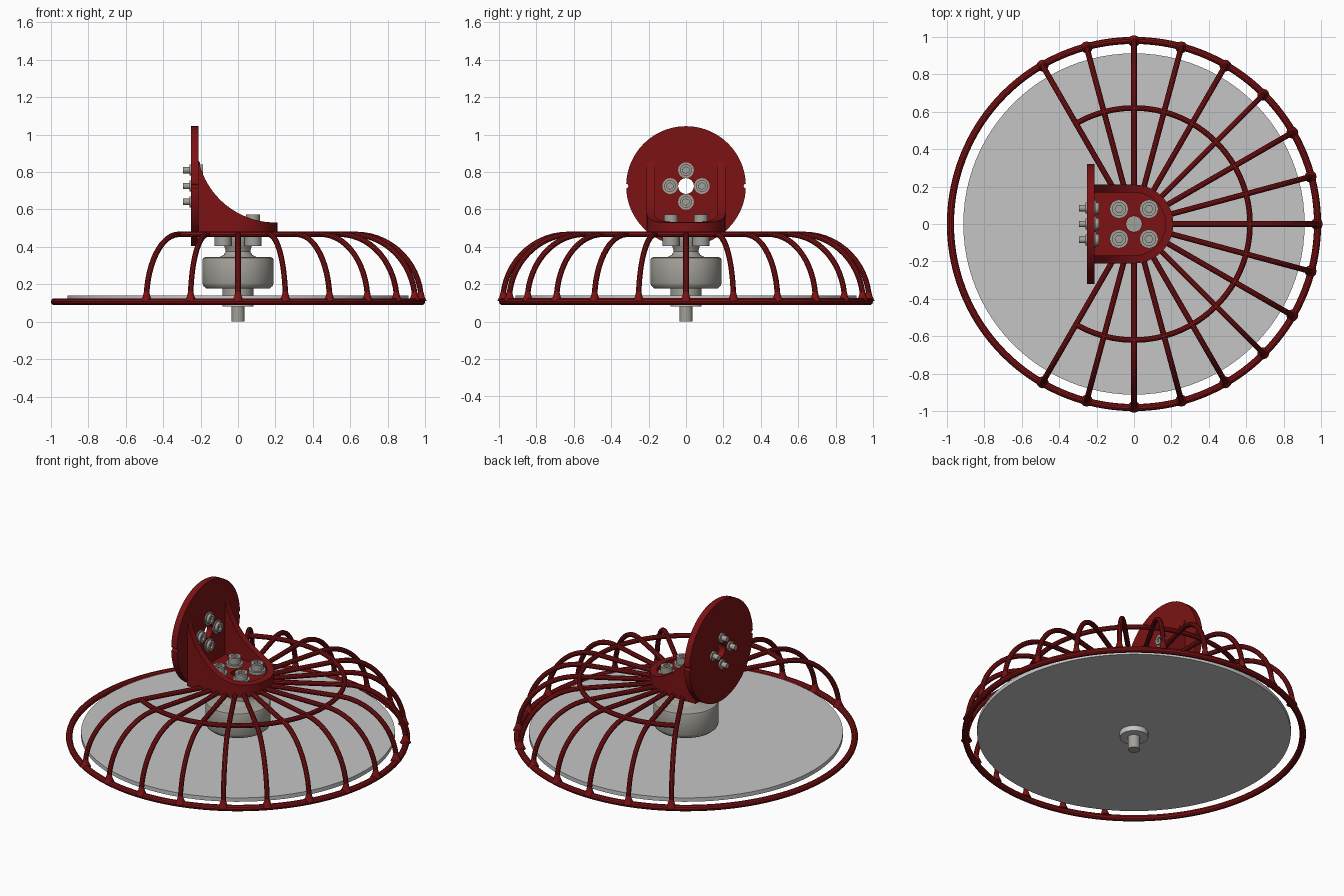
import bpy, bmesh
from math import sin, cos, pi, radians
from mathutils import Matrix, Vector

cube = bpy.data.objects.get("Cube")
if cube:
    bpy.data.objects.remove(cube, do_unlink=True)


def material(name, rgb):
    m = bpy.data.materials.new(name)
    m.use_nodes = True
    m.diffuse_color = (*rgb, 1)
    m.node_tree.nodes["Principled BSDF"].inputs["Base Color"].default_value = (*rgb, 1)
    return m


RED = material("dark red", (0.2, 0.006, 0.007))
STEEL = material("warm steel", (0.37, 0.355, 0.32))
LIGHT = material("light grey", (0.56, 0.56, 0.56))


def smooth(ob):
    bpy.ops.object.select_all(action='DESELECT')
    ob.select_set(True)
    bpy.context.view_layer.objects.active = ob
    bpy.ops.object.shade_smooth_by_angle(angle=radians(35))


def add_mesh(name, bm, mat):
    bmesh.ops.recalc_face_normals(bm, faces=bm.faces)
    me = bpy.data.meshes.new(name)
    bm.to_mesh(me)
    bm.free()
    me.materials.append(mat)
    ob = bpy.data.objects.new(name, me)
    bpy.context.collection.objects.link(ob)
    smooth(ob)
    return ob


def lathe(name, profile, mat, matrix=Matrix(), steps=48):
    """Turn (radius, height) points about the z axis."""
    bm = bmesh.new()
    vs = [bm.verts.new((r, 0, z)) for r, z in profile]
    es = [bm.edges.new(p) for p in zip(vs, vs[1:])]
    bmesh.ops.spin(bm, geom=vs + es, cent=(0, 0, 0), axis=(0, 0, 1),
                   angle=2 * pi, steps=steps)
    bmesh.ops.remove_doubles(bm, verts=bm.verts, dist=1e-5)
    bm.transform(matrix)
    return add_mesh(name, bm, mat)


def cylinder(name, r, z0, z1, mat, matrix=Matrix(), steps=48):
    return lathe(name, [(0, z0), (r, z0), (r, z1), (0, z1)], mat, matrix, steps)


def extrude(name, outline, z0, z1, mat):
    bm = bmesh.new()
    face = bm.faces.new([bm.verts.new((x, y, z0)) for x, y in outline])
    top = bmesh.ops.extrude_face_region(bm, geom=[face])["geom"]
    bmesh.ops.translate(bm, vec=(0, 0, z1 - z0),
                        verts=[v for v in top if isinstance(v, bmesh.types.BMVert)])
    return add_mesh(name, bm, mat)


def cut(ob, cutters):
    for c in cutters:
        mod = ob.modifiers.new("cut", 'BOOLEAN')
        mod.operation = 'DIFFERENCE'
        mod.solver = 'EXACT'
        mod.object = c
        bpy.context.view_layer.objects.active = ob
        bpy.ops.object.modifier_apply(modifier=mod.name)
        bpy.data.objects.remove(c, do_unlink=True)
    smooth(ob)


def tubes(name, paths, radius, mat, cyclic=False):
    cu = bpy.data.curves.new(name, 'CURVE')
    cu.dimensions = '3D'
    cu.bevel_depth = radius
    cu.bevel_resolution = 3
    cu.use_fill_caps = not cyclic
    for path in paths:
        sp = cu.splines.new('POLY')
        sp.points.add(len(path) - 1)
        for p, co in zip(sp.points, path):
            p.co = (*co, 1)
        sp.use_cyclic_u = cyclic
    ob = bpy.data.objects.new(name, cu)
    bpy.context.collection.objects.link(ob)
    cu.materials.append(mat)
    bpy.ops.object.select_all(action='DESELECT')
    ob.select_set(True)
    bpy.context.view_layer.objects.active = ob
    bpy.ops.object.convert(target='MESH')
    smooth(bpy.context.view_layer.objects.active)


def polar(r, degrees, z):
    a = radians(degrees)
    return (r * cos(a), r * sin(a), z)


# Cage: base ring, ribs, middle hoop and small flared rib feet
RIB_Z, BEND, ARC = 0.467, 0.63, range(-120, 121, 15)
tubes("base_ring", [[polar(0.981, a, 0.107) for a in range(0, 360, 3)]], 0.019, RED, True)
rib = [(0.18, RIB_Z)] + [(BEND + 0.35 * sin(t * pi / 28), 0.107 + 0.36 * cos(t * pi / 28))
                         for t in range(15)]
tubes("cage_ribs", [[polar(r, a, z) for r, z in rib] for a in ARC], 0.015, RED)
tubes("cage_hoop", [[polar(0.62, a, RIB_Z) for a in range(-120, 121, 3)]], 0.015, RED)
for a in ARC:
    lathe("rib_foot", [(0, 0.11), (0.032, 0.11), (0.02, 0.135), (0.014, 0.16), (0, 0.16)],
          RED, Matrix.Translation(polar(0.977, a, 0)), 12)

# Spinning disc
cylinder("disc", 0.912, 0.115, 0.14, LIGHT, steps=96)


# Bracket hub: rounded plate with two side walls swept by a concave curve
def arch(r, back):
    curve = [(r * sin(t * pi / 32), -r * cos(t * pi / 32)) for t in range(33)]
    return [(back, -r)] + curve + [(back, r)]


hub = extrude("bracket_hub", arch(0.21, -0.215), 0.455, 0.95, RED)
along_y = Matrix.Rotation(pi / 2, 4, 'X')
along_x = Matrix.Rotation(pi / 2, 4, 'Y')
cut(hub, [
    extrude("cut_pocket", arch(0.168, -0.3), 0.515, 1.2, RED),
    cylinder("cut_sweep", 0.42, -0.5, 0.5, RED,
             Matrix.Translation((0.2, 0, 0.95)) @ along_y, 96),
    cylinder("cut_centre", 0.042, 0.4, 0.6, RED),
])

# Upright round mounting plate with centre hole and edge notches
PLATE_Z = 0.725
plate_at = Matrix.Translation((0, 0, PLATE_Z)) @ along_x
plate = cylinder("mounting_plate", 0.32, -0.25, -0.21, RED, plate_at, 72)
holes = [cylinder("cut_hole", 0.042, -0.4, 0, RED, plate_at)]
for s in (-1, 1):
    holes.append(cylinder("cut_notch", 0.012, -0.4, 0, RED,
                          Matrix.Translation((0, s * 0.32, PLATE_Z)) @ along_x, 16))
cut(plate, holes)


# Socket bolts: washer, head and hexagonal recess
def bolt(name, matrix, height, size):
    cylinder(name + "_washer", size, -0.002, height * 0.3, STEEL, matrix, 32)
    head = cylinder(name + "_head", size * 0.74, 0, height, STEEL, matrix, 32)
    cut(head, [cylinder("cut_socket", size * 0.42, height * 0.45, height * 2,
                        STEEL, matrix, 6)])


for sx in (-1, 1):
    for sy in (-1, 1):
        bolt("motor_bolt", Matrix.Translation((sx * 0.08, sy * 0.08, 0.515)), 0.058, 0.05)
        cylinder("motor_mount_boss", 0.046, 0.405, 0.46, STEEL,
                 Matrix.Translation((sx * 0.08, sy * 0.08, 0)), 24)

for y, z in ((0.085, 0), (-0.085, 0), (0, 0.085), (0, -0.085)):
    at = Matrix.Translation((-0.21, y, PLATE_Z + z)) @ along_x
    bolt("plate_bolt", at, 0.024, 0.042)
    cylinder("plate_bolt_shank", 0.017, -0.085, 0, STEEL, at, 20)
    cylinder("plate_bolt_collar", 0.03, -0.05, -0.03, STEEL, at, 24)

# Motor: flared neck, bevelled bell, lower collar, clamp washer and shaft
lathe("motor_neck", [(0, 0.456), (0.085, 0.456), (0.085, 0.425), (0.07, 0.395), (0.066, 0.375),
                     (0.075, 0.358), (0.1, 0.345), (0.1, 0.33), (0, 0.33)], STEEL)
lathe("motor_bell", [(0, 0.345), (0.175, 0.345), (0.186, 0.34), (0.19, 0.33), (0.19, 0.205),
                     (0.184, 0.19), (0.17, 0.178), (0, 0.178)], STEEL, steps=64)
cylinder("motor_collar", 0.083, 0.138, 0.18, STEEL)
cylinder("clamp_washer", 0.083, 0.082, 0.117, LIGHT)
cylinder("shaft", 0.035, 0, 0.3, STEEL, steps=32)
